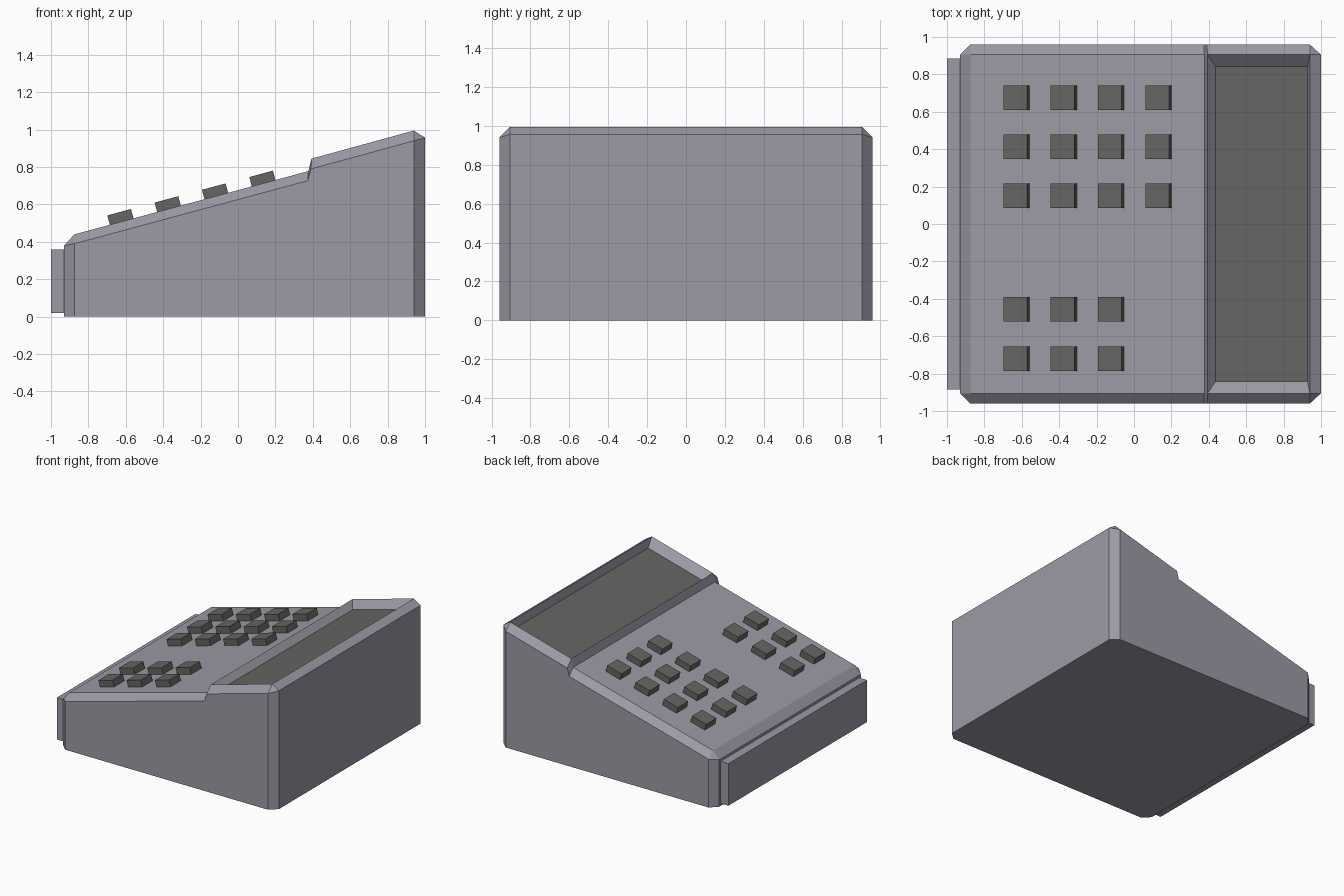
import bpy, bmesh, math
from mathutils import Matrix, Vector

if "Cube" in bpy.data.objects:
    bpy.data.objects.remove(bpy.data.objects["Cube"])


def material(name, color):
    m = bpy.data.materials.new(name)
    m.diffuse_color = color
    m.use_nodes = True
    m.node_tree.nodes["Principled BSDF"].inputs["Base Color"].default_value = m.diffuse_color
    return m


CASE = material("case_grey", (0.34, 0.32, 0.38, 1))
DARK = material("dark_grey", (0.13, 0.13, 0.125, 1))


def add_object(name, bm, mat):
    me = bpy.data.meshes.new(name)
    bm.to_mesh(me)
    bm.free()
    me.materials.append(mat)
    ob = bpy.data.objects.new(name, me)
    bpy.context.collection.objects.link(ob)
    return ob


def add_box(name, center, size, mat, tilt=0.0):
    bm = bmesh.new()
    bmesh.ops.create_cube(bm, size=1)
    bmesh.ops.transform(bm, matrix=Matrix.Diagonal((*size, 1)), verts=bm.verts)
    ob = add_object(name, bm, mat)
    ob.location = center
    ob.rotation_euler.y = -tilt
    return ob


# Case: wedge profile lofted across y, with smaller end profiles forming the chamfers
full = [(-0.93, 0), (1, 0), (1, 0.957), (0.94, 0.995), (0.393, 0.845),
        (0.376, 0.778), (-0.875, 0.44), (-0.93, 0.38)]
end = [(-0.875, 0), (0.94, 0), (0.94, 0.94), (0.94, 0.94), (0.39, 0.79),
       (0.373, 0.727), (-0.875, 0.39), (-0.875, 0.39)]
bm = bmesh.new()
rings = [[bm.verts.new((x, y, z)) for x, z in prof]
         for prof, y in ((end, -0.96), (full, -0.905), (full, 0.905), (end, 0.96))]
n = len(full)
for a, b in zip(rings, rings[1:]):
    for i in range(n):
        j = (i + 1) % n
        f = bm.faces.new((a[i], a[j], b[j], b[i]))
        if i == 3 and a is rings[1]:
            display_face = f
bm.faces.new(rings[0])
bm.faces.new(rings[-1])

# Display recess: inset the raised slope and push the inner face down
bm.normal_update()
bmesh.ops.recalc_face_normals(bm, faces=bm.faces)
bmesh.ops.inset_individual(bm, faces=[display_face], thickness=0.041)
down = -display_face.normal.copy()
for v in display_face.verts:
    v.co += down * 0.06
    v.co.y *= 0.829 / 0.863
corners = [v.co.copy() for v in display_face.verts]
bmesh.ops.delete(bm, geom=[display_face], context='FACES_ONLY')
bmesh.ops.remove_doubles(bm, verts=bm.verts, dist=0.0005)
add_object("case", bm, CASE)

# Display panel filling the recess floor
bm = bmesh.new()
bm.faces.new([bm.verts.new(c) for c in corners])
add_object("display", bm, DARK)

# Plate on the low edge
add_box("edge_plate", (-0.96, 0, 0.19), (0.08, 1.77, 0.34), CASE)

# Keys standing square to the sloping panel
slope = math.atan2(0.778 - 0.44, 0.376 + 0.875)
normal = Vector((-math.sin(slope), 0, math.cos(slope)))
height, sink = 0.052, 0.01
for r, (y, columns) in enumerate(((0.674, 4), (0.412, 4), (0.15, 4), (-0.457, 3), (-0.72, 3))):
    for c in range(columns):
        x = -0.622 + 0.253 * c
        base = Vector((x, y, 0.44 + (x + 0.875) * math.tan(slope)))
        add_box(f"key_{r + 1}_{c + 1}", base + normal * (height - sink) / 2,
                (0.131, 0.131, height + sink), DARK, slope)
